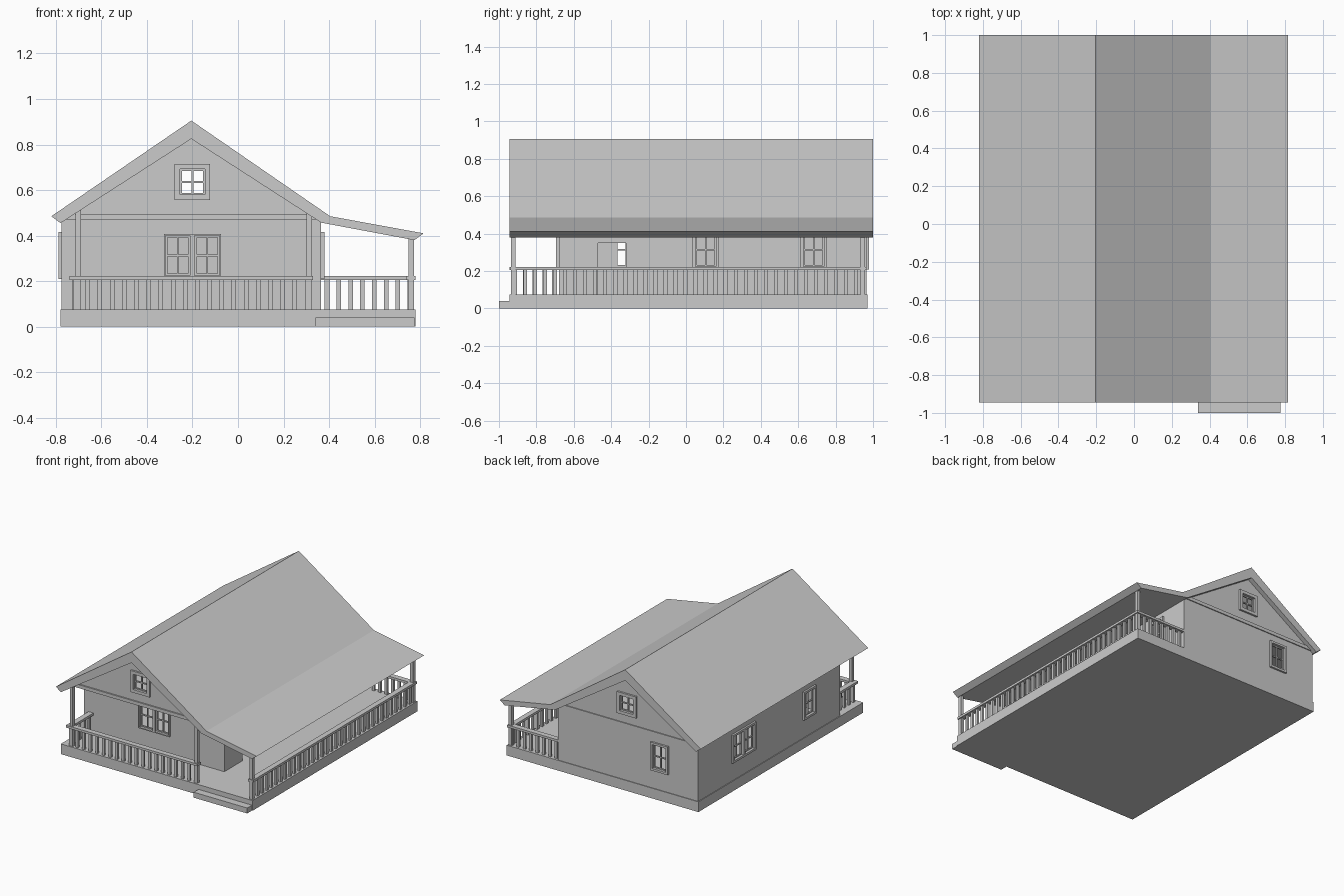
import bpy, bmesh

if "Cube" in bpy.data.objects:
    bpy.data.objects.remove(bpy.data.objects["Cube"])

RIDGE = -0.205
WX0, WX1, WY0, WY1 = -0.775, 0.365, -0.68, 0.965   # house walls
FLOOR, EAVE = 0.075, 0.47


def make(name, bm):
    bmesh.ops.recalc_face_normals(bm, faces=bm.faces[:])
    me = bpy.data.meshes.new(name)
    bm.to_mesh(me)
    bm.free()
    ob = bpy.data.objects.new(name, me)
    bpy.context.collection.objects.link(ob)
    return ob


def boxes(name, items):
    """One object out of boxes given as (x0, x1, y0, y1, z0, z1)."""
    bm = bmesh.new()
    for b in items:
        for v in bmesh.ops.create_cube(bm, size=1)['verts']:
            for i in range(3):
                lo, hi = sorted(b[2 * i:2 * i + 2])
                v.co[i] = (lo + hi) / 2 + v.co[i] * (hi - lo)
    return make(name, bm)


def prism(name, profile, y0, y1):
    """Front-view (x, z) profile extruded along y."""
    bm = bmesh.new()
    f = bm.faces.new([bm.verts.new((x, y0, z)) for x, z in profile])
    ext = bmesh.ops.extrude_face_region(bm, geom=[f])['geom']
    bmesh.ops.translate(bm, vec=(0, y1 - y0, 0),
                        verts=[g for g in ext if isinstance(g, bmesh.types.BMVert)])
    return make(name, bm)


def cut(ob, box):
    c = boxes(ob.name + "_cutter", [box])
    c.hide_render = True
    c.hide_viewport = True
    m = ob.modifiers.new("opening", 'BOOLEAN')
    m.operation, m.solver, m.object = 'DIFFERENCE', 'EXACT', c


def window(wall, name, axis, plane, out, u, z0, z1, double=False, trim=0.016, w=0.11):
    """Cut panes in a wall lying along axis and add trim and glazing bars."""
    def bx(u0, u1, d0, d1, a, b):
        d0, d1 = sorted((plane + out * d0, plane + out * d1))
        return (u0, u1, d0, d1, a, b) if axis == 'x' else (d0, d1, u0, u1, a, b)
    centres = (u - 0.065, u + 0.065) if double else (u,)
    L, R = centres[0] - w / 2, centres[-1] + w / 2
    parts = [bx(L - trim, R + trim, 0, 0.014, z1, z1 + trim),
             bx(L - trim, R + trim, 0, 0.014, z0 - trim, z0),
             bx(L - trim, L, 0, 0.014, z0, z1),
             bx(R, R + trim, 0, 0.014, z0, z1)]
    if double:
        parts.append(bx(u - 0.01, u + 0.01, 0, 0.014, z0, z1))
    zc = (z0 + z1) / 2
    for c in centres:
        l, r = c - w / 2, c + w / 2
        cut(wall, bx(l, r, -0.05, 0.05, z0, z1))
        d = (-0.015, -0.004)
        parts += [bx(c - 0.004, c + 0.004, *d, z0, z1), bx(l, r, *d, zc - 0.004, zc + 0.004),
                  bx(l, l + 0.008, *d, z0, z1), bx(r - 0.008, r, *d, z0, z1),
                  bx(l, r, *d, z0, z0 + 0.008), bx(l, r, *d, z1 - 0.008, z1)]
    boxes(name, parts)


def railing(name, axis, fixed, a, b):
    """Handrail with balusters running along axis from a to b."""
    def bx(u0, u1, half, z0, z1):
        s = (fixed - half, fixed + half)
        return (u0, u1, *s, z0, z1) if axis == 'x' else (*s, u0, u1, z0, z1)
    items = [bx(a, b, 0.02, 0.205, 0.222)]
    n = round((b - a) / 0.053)
    for i in range(n):
        c = a + (i + 0.5) * (b - a) / n
        items.append(bx(c - 0.01, c + 0.01, 0.008, FLOOR, 0.205))
    boxes(name, items)


# Foundation and entrance step
boxes("foundation", [(-0.78, 0.78, -0.945, 0.97, 0, FLOOR)])
boxes("entrance_step", [(0.34, 0.775, -1.0, -0.945, 0, 0.04)])

# Roof: gable with a shallower porch slope on the right
prism("roof", [(-0.82, 0.485), (RIDGE, 0.905), (0.405, 0.485), (0.815, 0.41),
               (0.775, 0.38), (0.365, 0.457), (RIDGE, 0.825), (-0.78, 0.455)], -0.945, 1.0)

# Hollow house walls with doorway
walls = boxes("house_walls", [(WX0, WX1, WY0, WY1, FLOOR, EAVE)])
cut(walls, (WX0 + 0.02, WX1 - 0.02, WY0 + 0.02, WY1 - 0.02, 0.0, 0.6))
cut(walls, (WX1 - 0.05, WX1 + 0.05, -0.47, -0.32, 0.0, 0.35))

# Ceiling, also covering the front porch
boxes("ceiling", [(-0.765, 0.355, -0.85, 0.972, EAVE, 0.495)])

# Ground floor windows
Z0, Z1 = 0.225, 0.4
window(walls, "front_window", 'x', WY0, -1, -0.2, Z0, Z1, double=True, trim=0.008, w=0.106)
window(walls, "back_window", 'x', WY1, 1, -0.465, Z0, Z1)
window(walls, "left_front_window", 'y', WX0, -1, -0.32, Z0, Z1)
window(walls, "left_back_window", 'y', WX0, -1, 0.445, Z0, Z1, double=True)
window(walls, "right_front_window", 'y', WX1, 1, 0.105, Z0, Z1)
window(walls, "right_back_window", 'y', WX1, 1, 0.683, Z0, Z1)

# Gable walls with attic windows
for name, y, out in (("front", -0.84, -1), ("back", WY1, 1)):
    gable = prism(name + "_gable", [(-0.745, 0.49), (0.335, 0.49), (RIDGE, 0.84)],
                  y, y - out * 0.02)
    window(gable, name + "_attic_window", 'x', y, out, -0.2, 0.58, 0.692, trim=0.023)

# Porch posts
P = 0.012
for name, x, y, top in (("front_left_post", -0.702, -0.923, 0.515),
                        ("front_middle_post", 0.312, -0.923, 0.5),
                        ("front_right_post", 0.76, -0.923, 0.395),
                        ("back_right_post", 0.76, 0.945, 0.395)):
    boxes(name, [(x - P, x + P, y - P, y + P, FLOOR, top)])

# Porch railings
railing("front_railing", 'x', -0.923, -0.74, 0.33)
railing("left_railing", 'y', -0.72, -0.94, WY0)
railing("right_railing", 'y', 0.76, -0.94, 0.935)
railing("back_railing", 'x', 0.945, WX1, 0.78)
